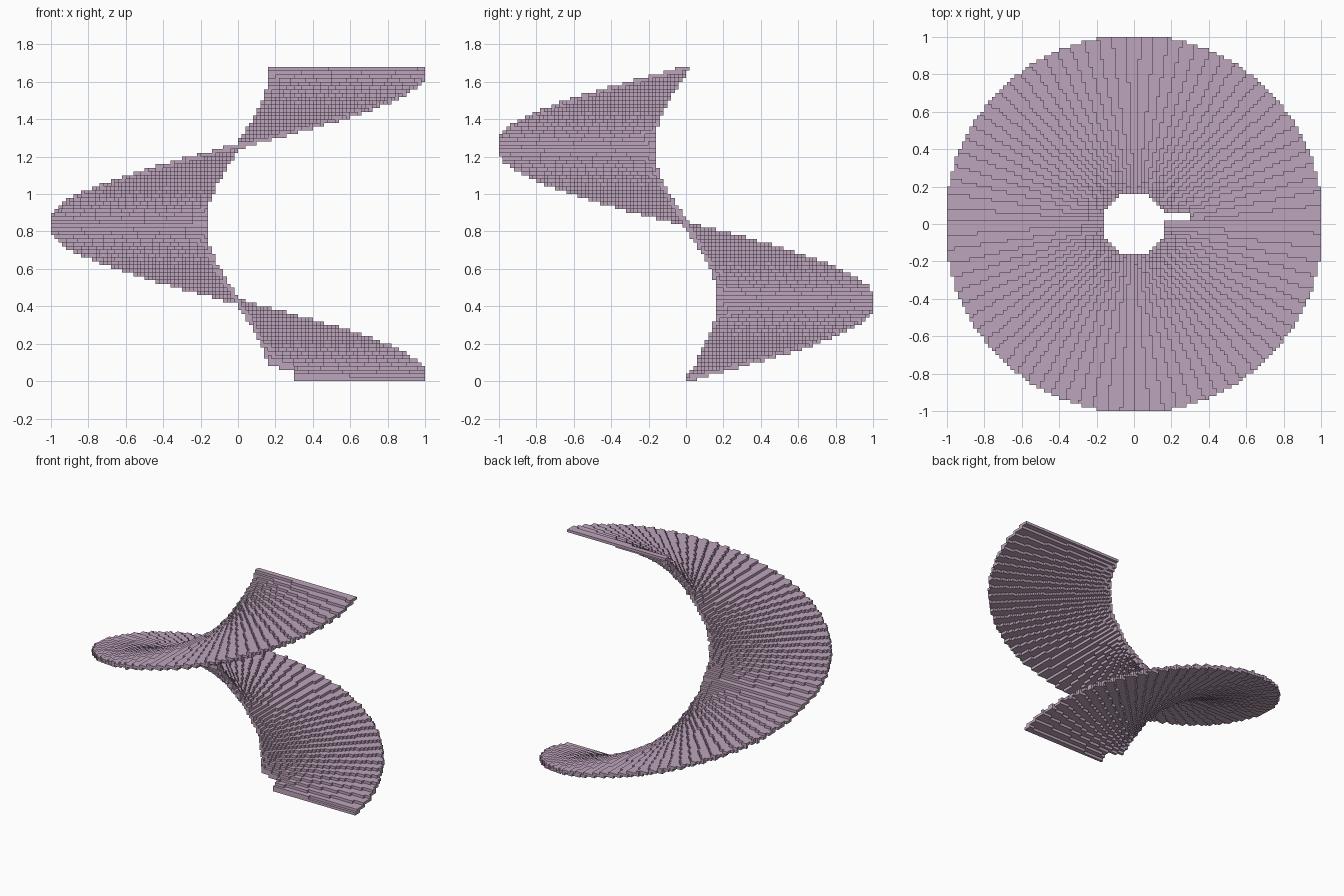
import bpy, bmesh, math

old = bpy.data.objects.get("Cube")
if old:
    bpy.data.objects.remove(old, do_unlink=True)

H = 0.02                 # block size
LAYERS = 84              # one full turn, one layer per block height
R_IN, R_OUT = 0.18, 0.9999
STEP = 2 * math.pi / (LAYERS - 1)

# Plain material
mat = bpy.data.materials.new("dusty_mauve")
mat.use_nodes = True
colour = (0.515, 0.376, 0.503, 1.0)
mat.diffuse_color = colour
bsdf = mat.node_tree.nodes["Principled BSDF"]
bsdf.inputs["Base Color"].default_value = colour
bsdf.inputs["Roughness"].default_value = 0.8


def tread_blocks(k):
    """Grid cells covered by the radial tread on layer k."""
    a0 = max(0.0, (k - 0.55) * STEP)
    a1 = min(2 * math.pi + 0.001, (k + 0.55) * STEP)
    cells = set()
    n_a, n_r = 24, 200
    for i in range(n_a + 1):
        a = a0 + (a1 - a0) * i / n_a
        c, s = math.cos(a) / H, math.sin(a) / H
        for j in range(n_r + 1):
            r = R_IN + (R_OUT - R_IN) * j / n_r
            x, y = math.floor(r * c + 1e-7), math.floor(r * s + 1e-7)
            # small notch at the inner foot of the ramp
            if k < 8 and x < 15 and y < 3:
                continue
            cells.add((x, y, k))
    return cells


# Stack the treads into a spiral ramp
blocks = set()
for k in range(LAYERS):
    blocks |= tread_blocks(k)

# Skin only the exposed block sides
bm = bmesh.new()
corners = {}


def corner(p):
    if p not in corners:
        corners[p] = bm.verts.new([v * H for v in p])
    return corners[p]


for cell in blocks:
    for axis in range(3):
        u, w = (axis + 1) % 3, (axis + 2) % 3
        for side in (0, 1):
            near = list(cell)
            near[axis] += 2 * side - 1
            if tuple(near) in blocks:
                continue
            quad = []
            for du, dw in ((0, 0), (1, 0), (1, 1), (0, 1)):
                p = list(cell)
                p[axis] += side
                p[u] += du
                p[w] += dw
                quad.append(corner(tuple(p)))
            bm.faces.new(quad if side else quad[::-1])

mesh = bpy.data.meshes.new("spiral_ramp")
bm.to_mesh(mesh)
bm.free()
mesh.materials.append(mat)
ramp = bpy.data.objects.new("spiral_ramp", mesh)
bpy.context.collection.objects.link(ramp)
